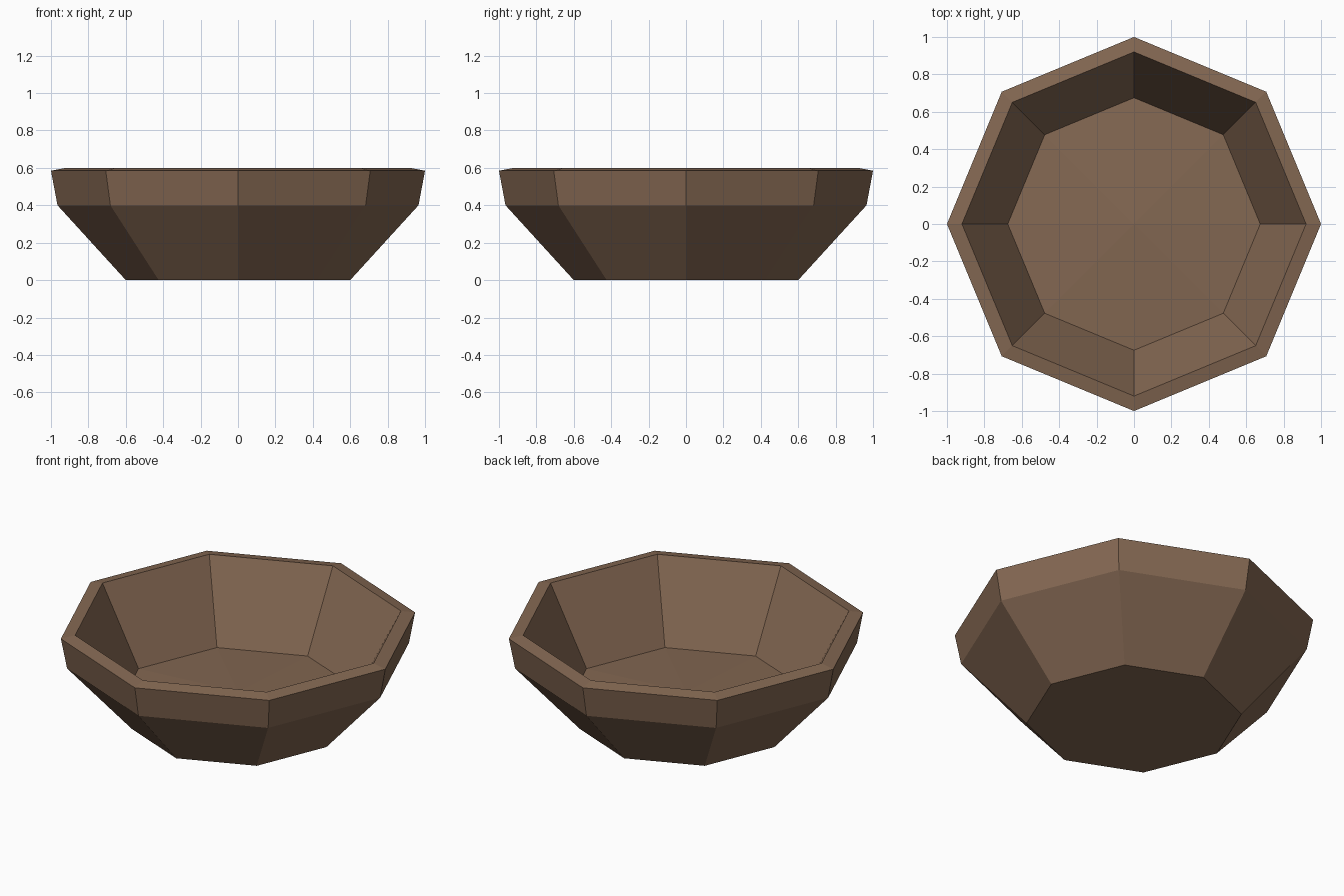
import bpy, bmesh, math

if "Cube" in bpy.data.objects:
    bpy.data.objects.remove(bpy.data.objects["Cube"])

SIDES = 8

# Brown wood / clay colour
brown = bpy.data.materials.new("brown")
brown.diffuse_color = (0.231, 0.138, 0.085, 1.0)
brown.use_nodes = True
brown.node_tree.nodes["Principled BSDF"].inputs["Base Color"].default_value = brown.diffuse_color

# Profile (radius, height): underside, outer wall, rim, inner wall, floor edge
profile = [(0.60, 0.0), (0.965, 0.40), (1.0, 0.585), (0.92, 0.60), (0.675, 0.14)]
FLOOR_CENTRE = 0.18  # floor rises slightly to the middle

bm = bmesh.new()
rings = []
for r, z in profile:
    rings.append([bm.verts.new((r * math.cos(math.tau * i / SIDES),
                                r * math.sin(math.tau * i / SIDES), z))
                  for i in range(SIDES)])

# Walls between neighbouring rings
for a, b in zip(rings, rings[1:]):
    for i in range(SIDES):
        j = (i + 1) % SIDES
        bm.faces.new((a[i], a[j], b[j], b[i]))

# Flat underside and inner floor fan
bm.faces.new(rings[0][::-1])
centre = bm.verts.new((0, 0, FLOOR_CENTRE))
for i in range(SIDES):
    bm.faces.new((rings[-1][i], rings[-1][(i + 1) % SIDES], centre))

bmesh.ops.recalc_face_normals(bm, faces=bm.faces)
mesh = bpy.data.meshes.new("bowl")
bm.to_mesh(mesh)
bm.free()
mesh.materials.append(brown)
bowl = bpy.data.objects.new("bowl", mesh)
bpy.context.collection.objects.link(bowl)
